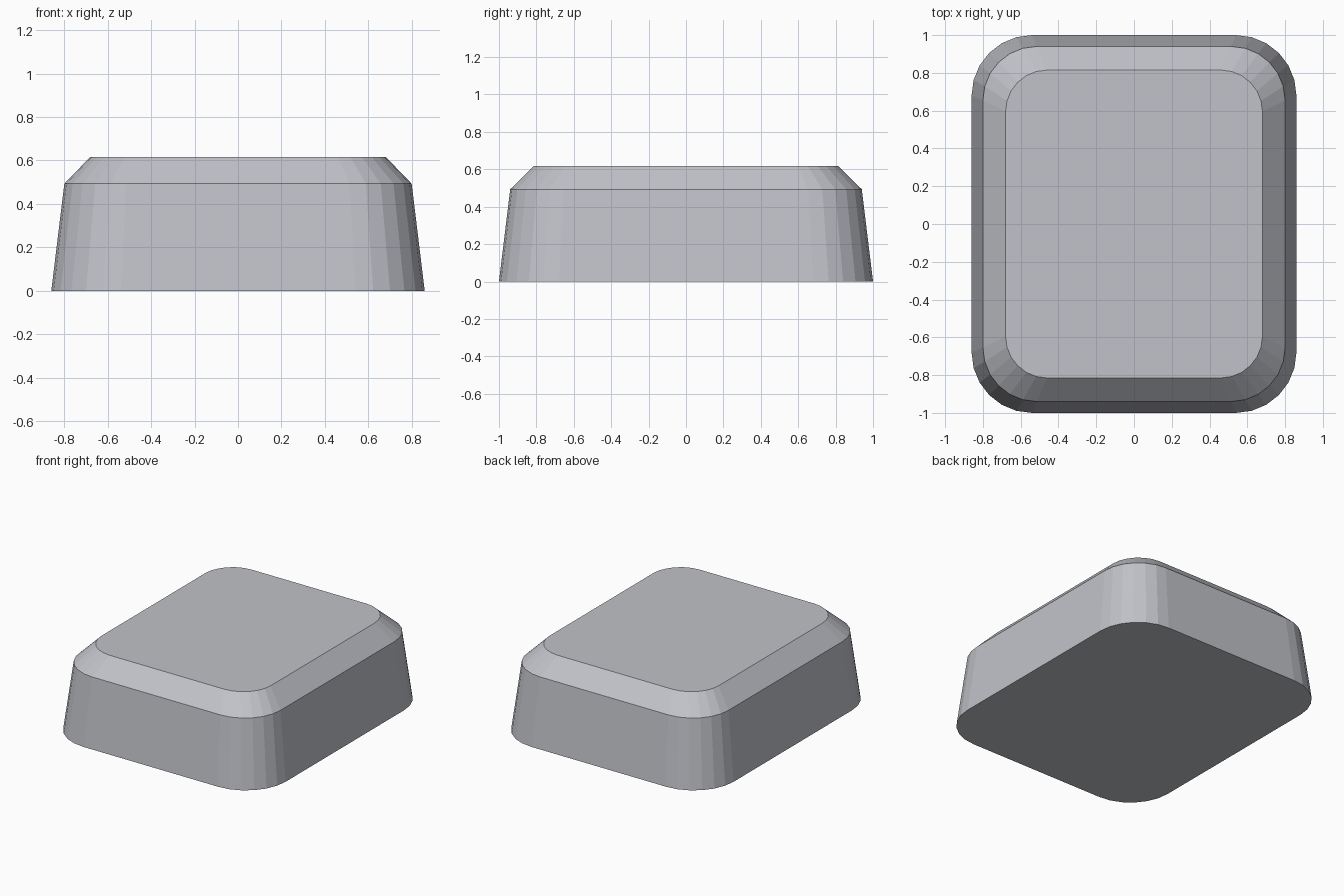
import bpy, bmesh
from math import sin, cos, pi

cube = bpy.data.objects.get("Cube")
if cube:
    bpy.data.objects.remove(cube, do_unlink=True)

CORNER_STEPS = 6
# Sections from base to top: half width, half depth, corner radius, height
SECTIONS = [
    (0.86, 1.0, 0.32, 0.0),
    (0.80, 0.94, 0.285, 0.493),
    (0.68, 0.815, 0.22, 0.617),
]


def rounded_ring(bm, hx, hy, r, z):
    """Vertices of a rounded rectangle, counter-clockwise."""
    ring = []
    for i, (sx, sy) in enumerate(((1, 1), (-1, 1), (-1, -1), (1, -1))):
        for k in range(CORNER_STEPS + 1):
            a = (i + k / CORNER_STEPS) * pi / 2
            ring.append(bm.verts.new((sx * (hx - r) + r * cos(a),
                                      sy * (hy - r) + r * sin(a), z)))
    return ring


# Tapered block with a chamfered top
bm = bmesh.new()
rings = [rounded_ring(bm, *s) for s in SECTIONS]
for low, high in zip(rings, rings[1:]):
    n = len(low)
    for i in range(n):
        j = (i + 1) % n
        bm.faces.new((low[i], low[j], high[j], high[i]))
bm.faces.new(rings[0][::-1])
bm.faces.new(rings[-1])

mesh = bpy.data.meshes.new("tapered_block")
bm.to_mesh(mesh)
bm.free()
block = bpy.data.objects.new("tapered_block", mesh)
bpy.context.collection.objects.link(block)

# Pale cool grey
color = (0.53, 0.54, 0.58, 1.0)
mat = bpy.data.materials.new("pale_grey")
mat.use_nodes = True
mat.diffuse_color = color
mat.node_tree.nodes["Principled BSDF"].inputs["Base Color"].default_value = color
mesh.materials.append(mat)
